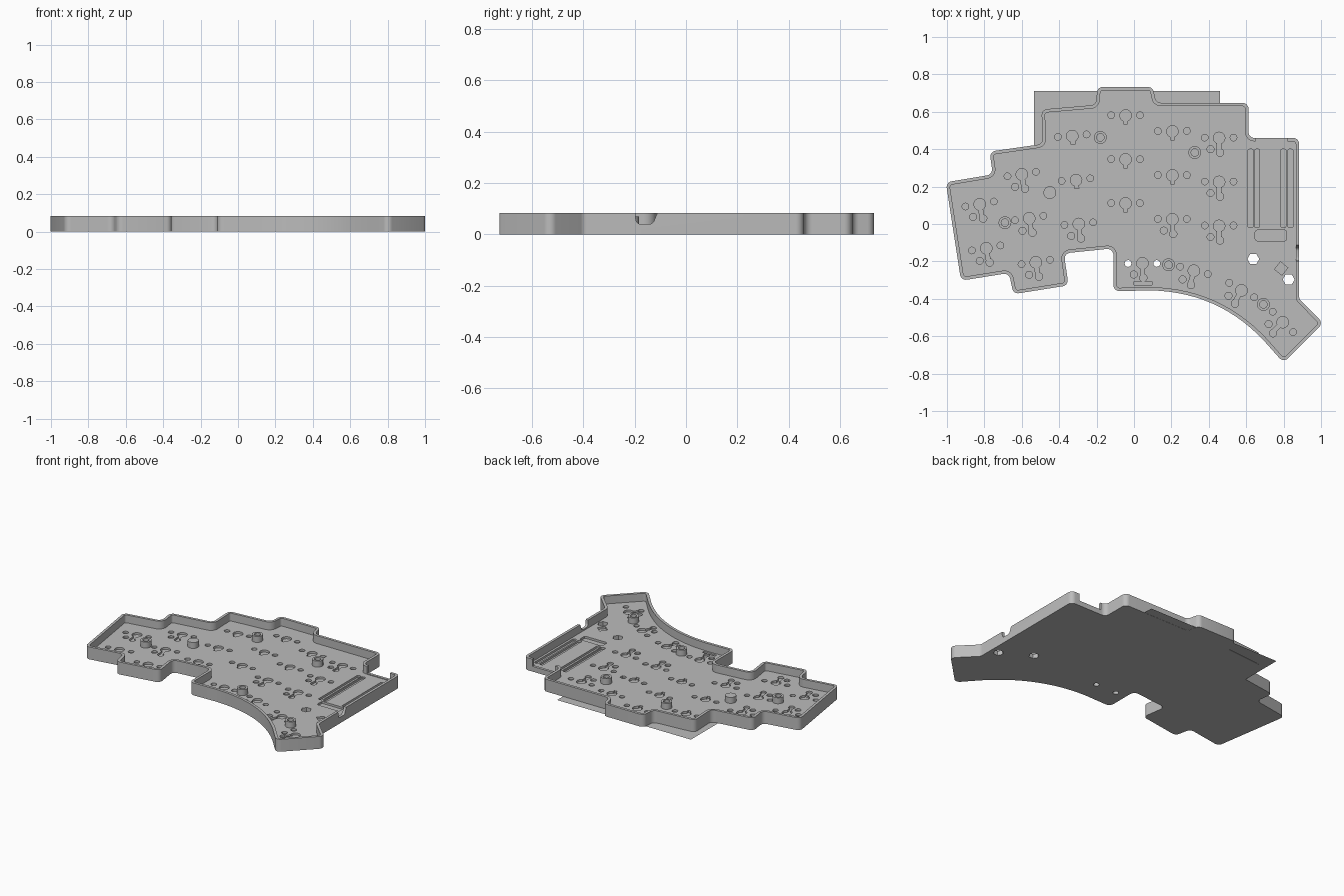
import bpy, bmesh, math
from mathutils import Vector, Matrix

if "Cube" in bpy.data.objects:
    bpy.data.objects.remove(bpy.data.objects["Cube"])

HEIGHT, FLOOR, WALL, POCKET = 0.083, 0.03, 0.018, 0.014

grey = bpy.data.materials.new("mid grey")
grey.use_nodes = True
grey.diffuse_color = (0.5, 0.5, 0.5, 1)
grey.node_tree.nodes["Principled BSDF"].inputs["Base Color"].default_value = (0.5, 0.5, 0.5, 1)


def fillet(points, radius, segments=6):
    """Round every corner of a closed outline."""
    pts = [Vector(p) for p in points]
    out = []
    for i, p in enumerate(pts):
        a, b = pts[i - 1] - p, pts[(i + 1) % len(pts)] - p
        half = a.angle(b) / 2
        if half > math.radians(80):
            out.append(p)
            continue
        d = min(radius / math.tan(half), a.length * 0.48, b.length * 0.48)
        r = d * math.tan(half)
        a.normalize()
        b.normalize()
        centre = p + (a + b).normalized() * r / math.sin(half)
        start, end = p + a * d - centre, p + b * d - centre
        sweep = start.angle_signed(end)
        for k in range(segments + 1):
            out.append(centre + Matrix.Rotation(-sweep * k / segments, 2) @ start)
    return out


def inset(pts, dist):
    """Move a clockwise outline inwards by dist."""
    out = []
    for i, p in enumerate(pts):
        a = (p - pts[i - 1]).normalized()
        b = (pts[(i + 1) % len(pts)] - p).normalized()
        n = Vector((a.y + b.y, -a.x - b.x)).normalized()
        out.append(p + n * dist / max(0.5, n.dot(Vector((a.y, -a.x)))))
    return out


def circle(x, y, r, n=20, turn=0.0):
    return [Vector((x + r * math.cos(turn + math.tau * k / n),
                    y + r * math.sin(turn + math.tau * k / n))) for k in range(n)]


def rect(x0, x1, y0, y1):
    return [Vector(p) for p in ((x0, y0), (x1, y0), (x1, y1), (x0, y1))]


def prism(bm, pts, z0, z1, matrix=None):
    face = bm.faces.new([bm.verts.new((p[0], p[1], z0)) for p in pts])
    ext = bmesh.ops.extrude_face_region(bm, geom=[face])["geom"]
    top = [v for v in ext if isinstance(v, bmesh.types.BMVert)]
    bmesh.ops.translate(bm, verts=top, vec=(0, 0, z1 - z0))
    if matrix:
        bmesh.ops.transform(bm, matrix=matrix, verts=list(face.verts) + top)


def finish(bm, name):
    bmesh.ops.recalc_face_normals(bm, faces=bm.faces)
    mesh = bpy.data.meshes.new(name)
    bm.to_mesh(mesh)
    bm.free()
    obj = bpy.data.objects.new(name, mesh)
    bpy.context.collection.objects.link(obj)
    mesh.materials.append(grey)
    return obj


def select(obj):
    bpy.ops.object.select_all(action='DESELECT')
    obj.select_set(True)
    bpy.context.view_layer.objects.active = obj


def cut(obj, bm):
    """Subtract the solids in bm from obj."""
    tool = finish(bm, "cutter")
    tool.hide_render = True
    select(obj)
    mod = obj.modifiers.new("cut", 'BOOLEAN')
    mod.operation, mod.solver, mod.object = 'DIFFERENCE', 'EXACT', tool
    mod.use_self = True
    bpy.ops.object.modifier_apply(modifier=mod.name)
    bpy.data.objects.remove(tool)


# Case outline, clockwise, with a curved thumb edge
a, c, b = Vector((0.765, -0.707)), Vector((0.5, -0.36)), Vector((0.08, -0.355))
curve = [a * (1 - t) ** 2 + c * 2 * t * (1 - t) + b * t * t
         for t in [k / 16 for k in range(1, 17)]]
outline = [(-1.006, 0.223), (-0.755, 0.265), (-0.772, 0.387), (-0.487, 0.428),
           (-0.495, 0.612), (-0.203, 0.637), (-0.196, 0.733), (0.1, 0.733),
           (0.118, 0.648), (0.612, 0.648), (0.612, 0.46), (0.883, 0.46),
           (0.883, -0.4), (1.012, -0.53), (0.8, -0.742)] + curve + [
           (-0.11, -0.36), (-0.11, -0.13), (-0.375, -0.157), (-0.35, -0.328),
           (-0.645, -0.375), (-0.668, -0.262), (-0.925, -0.303)]
outer = fillet(outline, 0.032)

bm = bmesh.new()
prism(bm, outer, 0, HEIGHT)
tray = finish(bm, "case_tray")
bm = bmesh.new()
prism(bm, inset(outer, WALL), FLOOR, 0.2)
cut(tray, bm)

# Wall openings: side jack notch and rear connector gap
bm = bmesh.new()
notch = fillet([(-0.2, 0.15), (-0.195, 0.04), (-0.13, 0.04), (-0.105, 0.1), (-0.105, 0.15)], 0.02)
axes = Matrix(((0, 0, 1, 0), (1, 0, 0, 0), (0, 1, 0, 0), (0, 0, 0, 1)))
prism(bm, notch, 0.855, 0.92, axes)
prism(bm, rect(0.65, 0.82, 0.43, 0.5), FLOOR + 0.005, 0.2)
cut(tray, bm)

# Key switch pockets: x, y, tilt in degrees, full leg set
keys = [(-0.825, 0.105, 10, 1), (-0.79, -0.13, 10, 1),
        (-0.6, 0.265, 9, 1), (-0.56, 0.03, 9, 1), (-0.525, -0.205, 9, 1),
        (-0.33, 0.47, 5, 0), (-0.31, 0.235, 5, 0), (-0.295, 0, 5, 1),
        (0.32, -0.25, -15, 1), (0.575, -0.355, -30, 1), (0.795, -0.525, -45, 1),
        (0.045, -0.21, 0, 1)]
for row in range(3):
    y = -0.235 * row
    keys += [(-0.045, 0.58 + y, 0, 0), (0.205, 0.495 + y, 0, row == 2), (0.455, 0.46 + y, 0, 1)]

bm = bmesh.new()
low, high = FLOOR - POCKET, FLOOR + 0.02
for x, y, tilt, legs in keys:
    place = Matrix.Translation((x, y, 0)) @ Matrix.Rotation(math.radians(tilt), 4, 'Z')
    shapes = [circle(0, 0, 0.031), rect(-0.011, 0.011, -0.045, -0.02)]
    if (x, y) != (0.045, -0.21):
        shapes += [circle(s * 0.077, 0.002, 0.018, 14) for s in (-1, 1)]
    if legs:
        shapes += [circle(-0.046, -0.06, 0.019, 12), rect(-0.011, 0.011, -0.07, -0.04),
                   circle(0.005, -0.078, 0.02, 12)]
    for k, shape in enumerate(shapes):
        prism(bm, shape, low + k * 0.0002, high + k * 0.0003, place)

# Controller pin grooves, connector recess and small marks
for x in (0.61, 0.645, 0.785, 0.823):
    prism(bm, fillet(rect(x, x + 0.027, -0.02, 0.4), 0.008, 3), low, high)
prism(bm, fillet(rect(0.648, 0.815, -0.09, -0.033), 0.01, 3), low, high)
prism(bm, circle(0.787, -0.238, 0.036, 4, 0.1), low, high)
prism(bm, rect(0.0, 0.095, -0.325, -0.308), low, high)
for y in (0.5, 0.26):
    prism(bm, rect(0.29, 0.298, y - 0.014, y + 0.014), low, high)

# Holes right through the floor
for x, y, r, n in ((0.638, -0.187, 0.032, 6), (0.827, -0.297, 0.032, 6),
                   (-0.032, -0.211, 0.018, 16), (0.122, -0.211, 0.018, 16)):
    prism(bm, circle(x, y, r, n), -0.05, high)
cut(tray, bm)
select(tray)
bpy.ops.object.shade_smooth_by_angle(angle=math.radians(30))

# Screw posts; one is solid
posts = [(-0.18, 0.463), (0.325, 0.382), (-0.69, 0.007), (0.185, -0.218),
         (0.692, -0.43), (-0.45, 0.168)]
for i, (x, y) in enumerate(posts):
    bm = bmesh.new()
    prism(bm, circle(x, y, 0.034, 28), FLOOR - 0.005, 0.07)
    post = finish(bm, f"screw_post_{i + 1}")
    if i < 5:
        bm = bmesh.new()
        prism(bm, circle(x, y, 0.02, 24), FLOOR, 0.1)
        cut(post, bm)
    select(post)
    bpy.ops.object.shade_smooth_by_angle(angle=math.radians(30))

# Thin backing sheet under the rear edge
bm = bmesh.new()
bm.faces.new([bm.verts.new((p.x, p.y, 0.001)) for p in rect(-0.535, 0.46, 0.2, 0.712)])
finish(bm, "backing_sheet")
